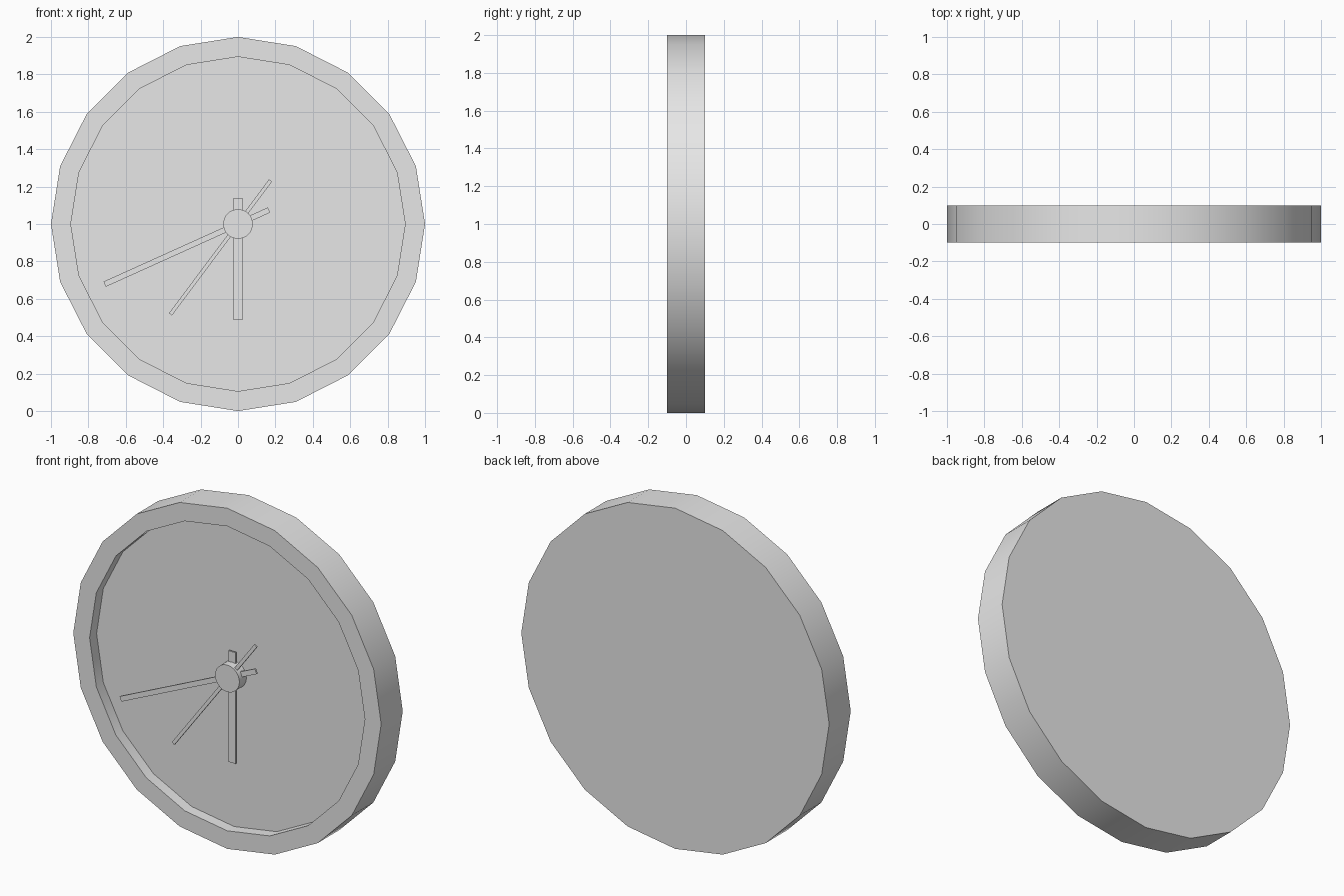
import bpy
import bmesh
import math
from mathutils import Matrix, Vector

cube = bpy.data.objects.get("Cube")
if cube:
    bpy.data.objects.remove(cube, do_unlink=True)

CENTRE_Z = 1.0
FRONT, FLOOR, BACK = -0.1, -0.035, 0.1

grey = bpy.data.materials.new("plain grey")
grey.diffuse_color = (0.8, 0.8, 0.8, 1)
grey.use_nodes = True
grey.node_tree.nodes["Principled BSDF"].inputs["Base Color"].default_value = (0.8, 0.8, 0.8, 1)


def finish(name, bm):
    """Turn a bmesh into a named grey object, smooth with sharp edges."""
    bmesh.ops.recalc_face_normals(bm, faces=bm.faces)
    mesh = bpy.data.meshes.new(name)
    bm.to_mesh(mesh)
    bm.free()
    mesh.materials.append(grey)
    obj = bpy.data.objects.new(name, mesh)
    obj.location.z = CENTRE_Z
    bpy.context.collection.objects.link(obj)
    bpy.ops.object.select_all(action="DESELECT")
    obj.select_set(True)
    bpy.context.view_layer.objects.active = obj
    bpy.ops.object.shade_smooth_by_angle(angle=math.radians(30))
    return obj


def turned(name, profile, sides):
    """Turn a (radius, y) profile about the y axis and cap both ends."""
    bm = bmesh.new()
    rings = []
    for r, y in profile:
        angles = [2 * math.pi * i / sides for i in range(sides)]
        rings.append([bm.verts.new((r * math.cos(a), y, r * math.sin(a))) for a in angles])
    for a, b in zip(rings, rings[1:]):
        for i in range(sides):
            j = (i + 1) % sides
            bm.faces.new((a[i], a[j], b[j], b[i]))
    bm.faces.new(rings[0])
    bm.faces.new(rings[-1])
    return finish(name, bm)


def hand(name, tip, tail, width, y, thickness=0.01):
    """Thin bar through the axis, from tip (x, z) to a tail length behind it."""
    reach = math.hypot(*tip)
    bm = bmesh.new()
    bmesh.ops.create_cube(bm, size=1)
    bmesh.ops.scale(bm, vec=(reach + tail, thickness, width), verts=bm.verts)
    bmesh.ops.translate(bm, vec=Vector(((reach - tail) / 2, y, 0)), verts=bm.verts)
    turn = Matrix.Rotation(-math.atan2(tip[1], tip[0]), 3, "Y")
    bmesh.ops.rotate(bm, cent=(0, 0, 0), matrix=turn, verts=bm.verts)
    return finish(name, bm)


# Case with raised rim and recessed dial
turned("clock_case", [(1, BACK), (1, FRONT), (0.894, FRONT), (0.894, FLOOR)], 20)

# Central hub
turned("hub", [(0.079, FLOOR + 0.005), (0.079, FRONT)], 32)

# Hands, stacked from the dial outwards
hand("hour_hand", (0, -0.512), 0.14, 0.046, -0.05)
hand("minute_hand", (-0.713, -0.322), 0.182, 0.03, -0.067)
hand("second_hand", (-0.361, -0.483), 0.291, 0.02, -0.082)
